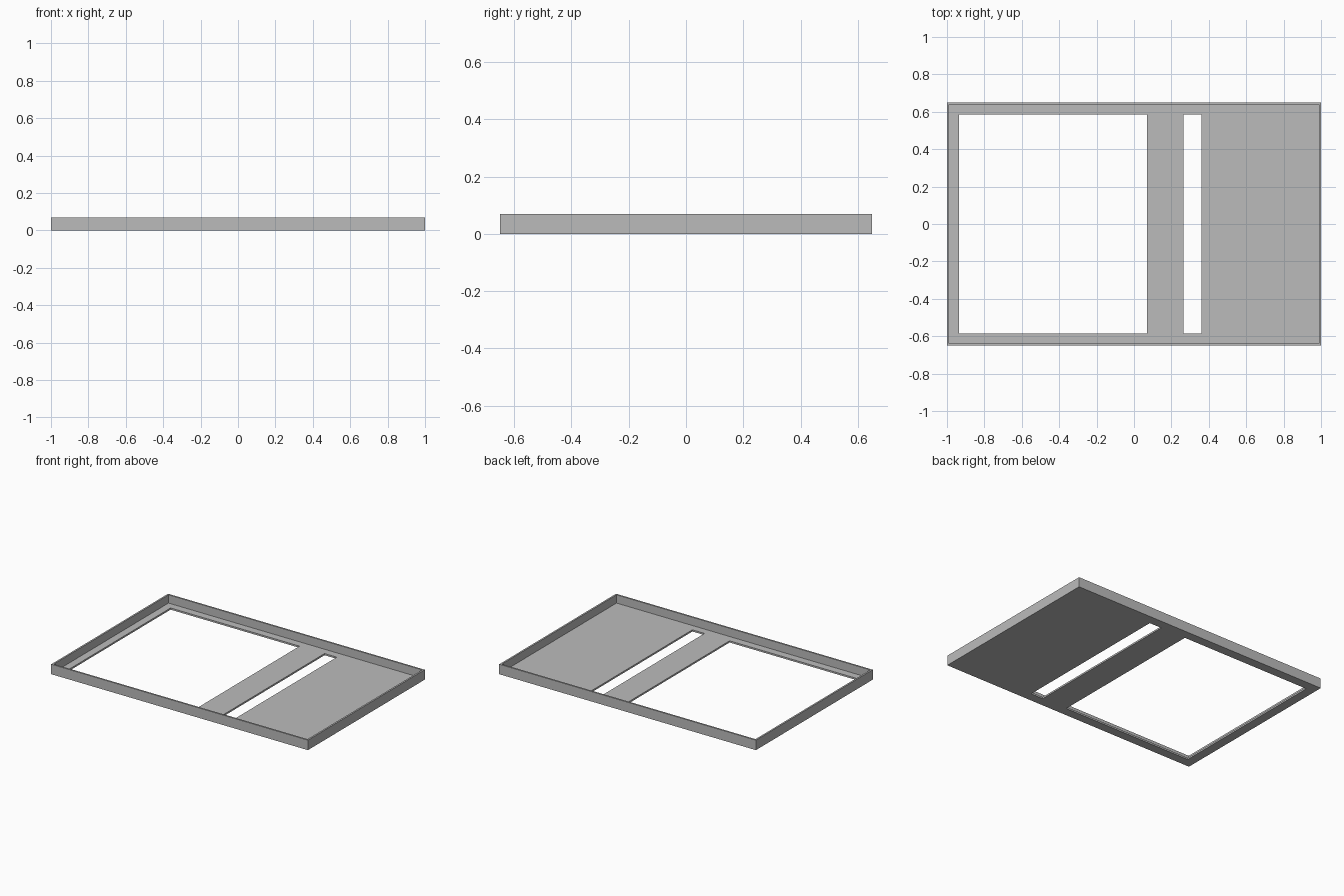
import bpy

cube = bpy.data.objects.get("Cube")
if cube:
    bpy.data.objects.remove(cube, do_unlink=True)

WIDTH, DEPTH, HEIGHT = 2.0, 1.3, 0.07
WALL, FLOOR = 0.012, 0.012

grey = bpy.data.materials.new("plain grey")
grey.use_nodes = True
colour = (0.5, 0.5, 0.5, 1)
grey.diffuse_color = colour
grey.node_tree.nodes["Principled BSDF"].inputs["Base Color"].default_value = colour


def box(name, x, y, z):
    """Box spanning the given (low, high) ranges."""
    spans = (x, y, z)
    bpy.ops.mesh.primitive_cube_add(size=1, location=[sum(s) / 2 for s in spans])
    ob = bpy.context.object
    ob.name = name
    ob.scale = [s[1] - s[0] for s in spans]
    bpy.ops.object.transform_apply(location=False, rotation=False, scale=True)
    ob.data.materials.append(grey)
    return ob


# Shallow tray
tray = box("tray", (-WIDTH / 2, WIDTH / 2), (-DEPTH / 2, DEPTH / 2), (0, HEIGHT))

# Open top, large window and narrow slot
ix, iy = WIDTH / 2 - WALL, DEPTH / 2 - WALL
opening_y, through = (-0.585, 0.585), (-0.1, 0.04)
cutters = [
    box("cavity_cutter", (-ix, ix), (-iy, iy), (FLOOR, 0.2)),
    box("window_cutter", (-0.935, 0.07), opening_y, through),
    box("slot_cutter", (0.265, 0.36), opening_y, through),
]
for cutter in cutters:
    mod = tray.modifiers.new(cutter.name, 'BOOLEAN')
    mod.operation = 'DIFFERENCE'
    mod.solver = 'EXACT'
    mod.object = cutter
    bpy.context.view_layer.objects.active = tray
    bpy.ops.object.modifier_apply(modifier=mod.name)
    bpy.data.objects.remove(cutter, do_unlink=True)
